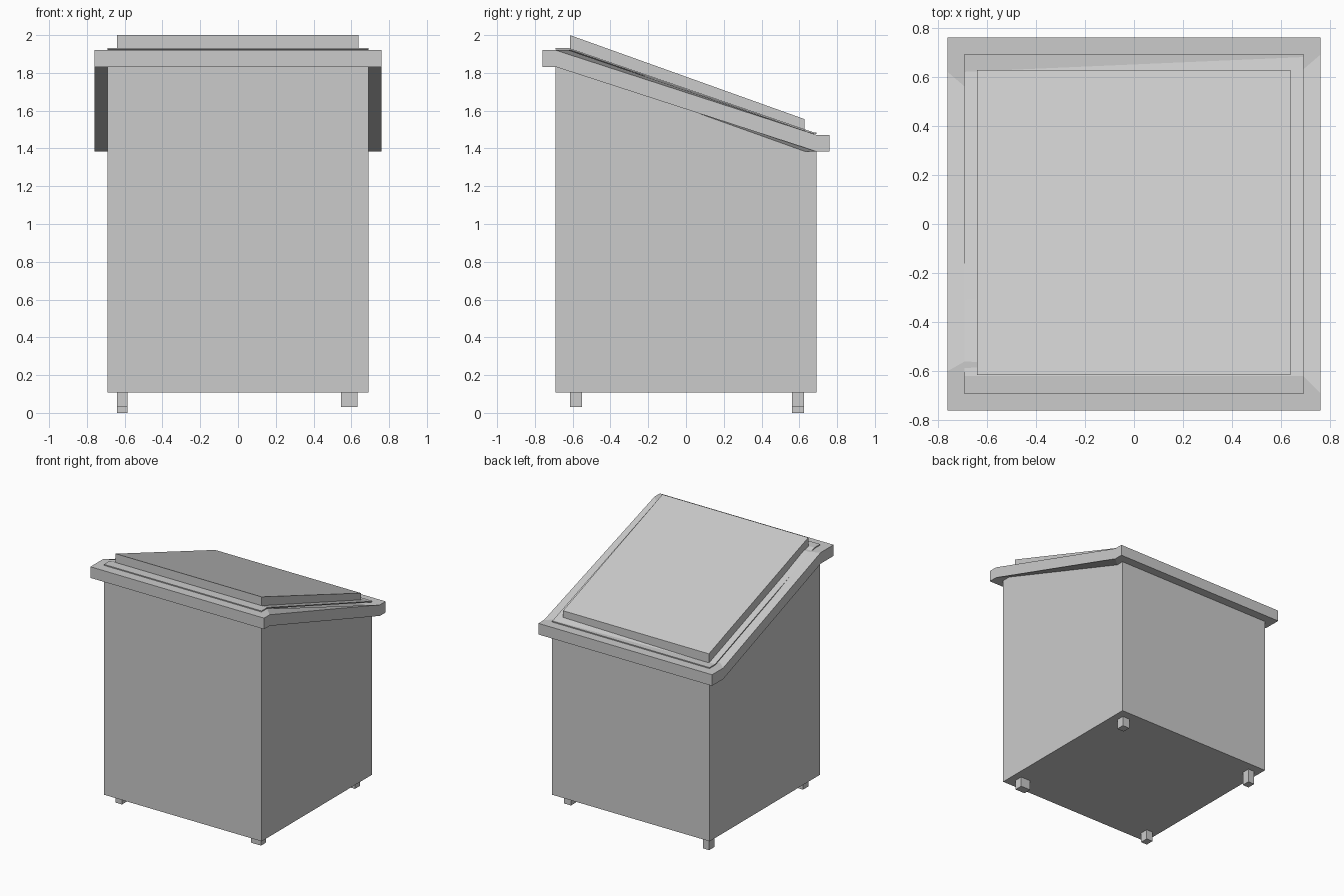
import bpy, bmesh

if "Cube" in bpy.data.objects:
    bpy.data.objects.remove(bpy.data.objects["Cube"])


def slab(name, columns, thickness=None, floor=None):
    """Closed slab: columns = [(x, [(y, z), ...])] for the top surface."""
    bm = bmesh.new()
    top, low = [], []
    for x, pts in columns:
        top.append([bm.verts.new((x, y, z)) for y, z in pts])
        low.append([bm.verts.new((x, y, floor if floor is not None else z - thickness))
                    for y, z in pts])
    n, m = len(columns), len(columns[0][1])
    for i in range(n - 1):
        for j in range(m - 1):
            for g in (top, low):
                bm.faces.new((g[i][j], g[i + 1][j], g[i + 1][j + 1], g[i][j + 1]))
    for i in range(n - 1):
        for j in (0, m - 1):
            bm.faces.new((top[i][j], top[i + 1][j], low[i + 1][j], low[i][j]))
    for j in range(m - 1):
        for i in (0, n - 1):
            bm.faces.new((top[i][j], top[i][j + 1], low[i][j + 1], low[i][j]))
    bmesh.ops.recalc_face_normals(bm, faces=bm.faces)
    mesh = bpy.data.meshes.new(name)
    bm.to_mesh(mesh)
    bm.free()
    ob = bpy.data.objects.new(name, mesh)
    bpy.context.collection.objects.link(ob)
    return ob


def fold(x, half, front, back, hi, lo):
    """Cross-section: flat front ledge, slope, flat back ledge."""
    return (x, [(-half, hi), (front, hi), (back, lo), (half, lo)])


# Cabinet body with a sloping top tucked inside the rim
slab("body", [fold(x, 0.69, -0.62, 0.61, 1.86, 1.41) for x in (-0.69, 0.69)], floor=0.108)

# Overhanging rim, folds mitred at the corners
slab("rim", [fold(-0.76, 0.76, -0.60, 0.62, 1.92, 1.472),
             fold(-0.69, 0.76, -0.56, 0.56, 1.92, 1.472),
             fold(0.69, 0.76, -0.62, 0.63, 1.92, 1.472),
             fold(0.76, 0.76, -0.69, 0.69, 1.92, 1.472)], thickness=0.088)

# Thin sheet between rim and lid
slab("lid_sheet", [fold(-0.69, 0.692, -0.62, 0.62, 1.932, 1.484),
                   fold(0.69, 0.692, -0.62, 0.68, 1.932, 1.484)], thickness=0.008)

# Raised lid panel
slab("lid_panel", [(x, [(-0.615, 2.0), (0.628, 1.555)]) for x in (-0.64, 0.637)],
     thickness=0.075)

# Feet: x range, y range, bottom height
feet = {"front_left_foot": (-0.64, -0.585, -0.615, -0.55, 0.03),
        "front_right_foot": (0.545, 0.632, -0.615, -0.55, 0.03),
        "back_right_foot": (0.57, 0.632, 0.56, 0.625, 0.03),
        "back_left_foot": (-0.64, -0.585, 0.56, 0.625, 0.0)}
for name, (x0, x1, y0, y1, z0) in feet.items():
    slab(name, [(x, [(y0, 0.115), (y1, 0.115)]) for x in (x0, x1)], floor=z0)
